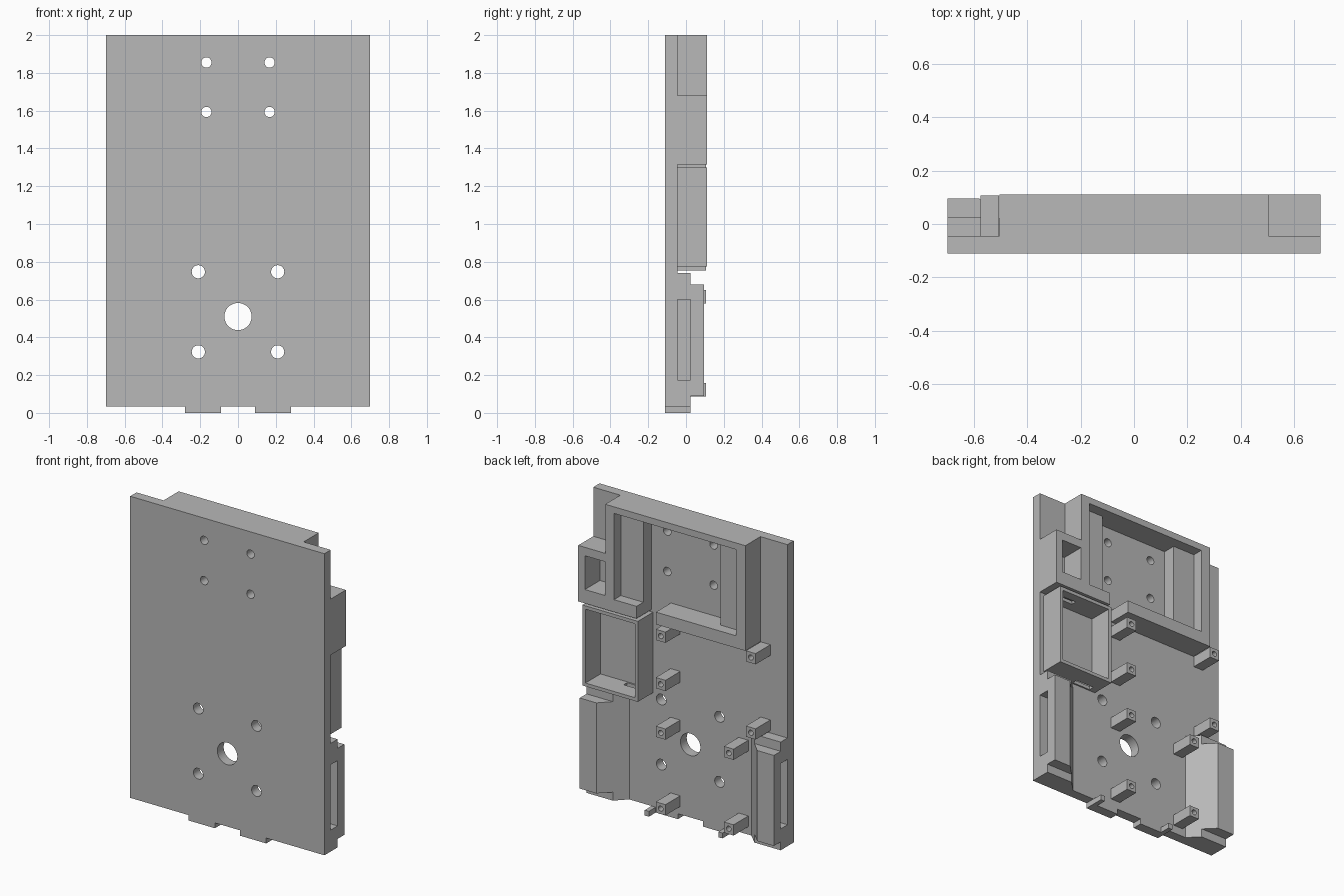
import bpy, bmesh, math
from mathutils import Matrix, Vector

cube = bpy.data.objects.get("Cube")
if cube:
    bpy.data.objects.remove(cube, do_unlink=True)

grey = bpy.data.materials.new("plain_grey")
grey.use_nodes = True
COLOUR = (0.48, 0.48, 0.48, 1)
grey.diffuse_color = COLOUR
grey.node_tree.nodes["Principled BSDF"].inputs["Base Color"].default_value = COLOUR

BACK = -0.045   # rear surface of the base plate
RIM = 0.11      # rear surface of the tall parts


def add(name, bm):
    bmesh.ops.recalc_face_normals(bm, faces=bm.faces)
    mesh = bpy.data.meshes.new(name)
    bm.to_mesh(mesh)
    bm.free()
    mesh.materials.append(grey)
    obj = bpy.data.objects.new(name, mesh)
    bpy.context.collection.objects.link(obj)
    return obj


def box(name, x, y, z):
    bm = bmesh.new()
    size = Vector((x[1] - x[0], y[1] - y[0], z[1] - z[0]))
    mid = Vector((sum(x), sum(y), sum(z))) / 2
    bmesh.ops.create_cube(bm, size=1, matrix=Matrix.Translation(mid) @ Matrix.Diagonal(size).to_4x4())
    return add(name, bm)


def drill(x, z, radius, y, segments=32):
    bm = bmesh.new()
    place = Matrix.Translation((x, sum(y) / 2, z)) @ Matrix.Rotation(math.pi / 2, 4, 'X')
    bmesh.ops.create_cone(bm, cap_ends=True, segments=segments, radius1=radius,
                          radius2=radius, depth=y[1] - y[0], matrix=place)
    return add("cutter", bm)


def prism(name, outline, z):
    """Extrude an (x, y) outline along z."""
    bm = bmesh.new()
    face = bm.faces.new([bm.verts.new((px, py, z[0])) for px, py in outline])
    top = bmesh.ops.extrude_face_region(bm, geom=[face])["geom"]
    bmesh.ops.translate(bm, vec=(0, 0, z[1] - z[0]),
                        verts=[v for v in top if isinstance(v, bmesh.types.BMVert)])
    return add(name, bm)


def combine(obj, others, operation='DIFFERENCE'):
    for other in others:
        mod = obj.modifiers.new("combine", 'BOOLEAN')
        mod.operation = operation
        mod.solver = 'EXACT'
        mod.object = other
    bpy.context.view_layer.update()
    result = bpy.data.meshes.new_from_object(obj.evaluated_get(bpy.context.evaluated_depsgraph_get()))
    obj.modifiers.clear()
    obj.data = result
    for other in others:
        bpy.data.objects.remove(other, do_unlink=True)


# Base plate with its screw holes and centre hole
plate = box("base_plate", (-0.7, 0.7), (-0.11, BACK), (0.035, 2))
through = (-0.2, 0.1)
holes = [drill(0, 0.51, 0.072, through, 48)]
for side in (-1, 1):
    holes += [drill(side * 0.167, z, 0.027, through) for z in (1.593, 1.855)]
    holes += [drill(side * 0.21, z, 0.035, through) for z in (0.323, 0.747)]
combine(plate, holes)

# Upper frame with a side bay, a main opening and a cable gap
frame = box("upper_frame", (-0.505, 0.505), (BACK, RIM), (1.315, 2))
deep = (-0.1, 0.2)
combine(frame, [box("side_bay", (0.45, 0.7), (BACK, RIM), (1.315, 1.68))], 'UNION')
combine(frame, [
    box("cutter", (-0.436, 0.442), deep, (1.395, 1.957)),
    box("cutter", (0.14, 0.28), deep, (1.25, 1.5)),
    box("cutter", (0.508, 0.652), deep, (1.405, 1.625)),
])
box("frame_shelf_right", (-0.436, -0.278), (BACK, 0.04), (1.395, 1.957))
box("frame_shelf_left", (0.28, 0.442), (BACK, 0.04), (1.395, 1.957))

# Thin-walled tray with two cable slots
tray = box("side_tray", (0.27, 0.67), (BACK, RIM), (0.775, 1.3))
combine(tray, [
    box("cutter", (0.292, 0.648), deep, (0.797, 1.278)),
    box("cutter", (0.32, 0.45), (-0.035, 0.0), (0.7, 0.85)),
    box("cutter", (0.5, 0.59), (0.015, 0.05), (1.25, 1.35)),
])

# Lower guards: sloped blocks in two layers, slotted from the side
for side, label in ((1, "left"), (-1, "right")):
    low = [(0.7, BACK), (0.7, 0.025), (0.51, 0.025), (0.44, BACK)]
    high = [(0.7, BACK), (0.7, 0.095), (0.58, 0.095), (0.44, BACK)]
    guard = prism("lower_guard_" + label, [(side * x, y) for x, y in low], (0.035, 0.74))
    upper = prism("guard_block", [(side * x, y) for x, y in high], (0.09, 0.68))
    combine(guard, [upper], 'UNION')
    span = sorted((side * 0.57, side * 0.8))
    combine(guard, [box("cutter", span, (BACK, 0.025), (0.175, 0.6))])

    # Bottom tab and its rear prong
    box("bottom_tab_" + label, sorted((side * 0.09, side * 0.28)), (-0.11, BACK), (0, 0.035))
    box("tab_prong_" + label, sorted((side * 0.25, side * 0.28)), (BACK, 0.025), (0, 0.035))

# Square standoffs with a pilot hole in each end
standoffs = [(0.108, z) for z in (0.122, 0.615, 0.932, 1.246)]
standoffs += [(-0.383, z) for z in (0.122, 0.615)]
standoffs += [(-0.542, z) for z in (0.79, 1.28)]
for number, (x, z) in enumerate(standoffs, 1):
    half = 0.035
    post = box(f"standoff_{number}", (x - half, x + half), (BACK, 0.107), (z - half, z + half))
    combine(post, [drill(x, z, 0.017, (0.03, 0.2), 20)])
